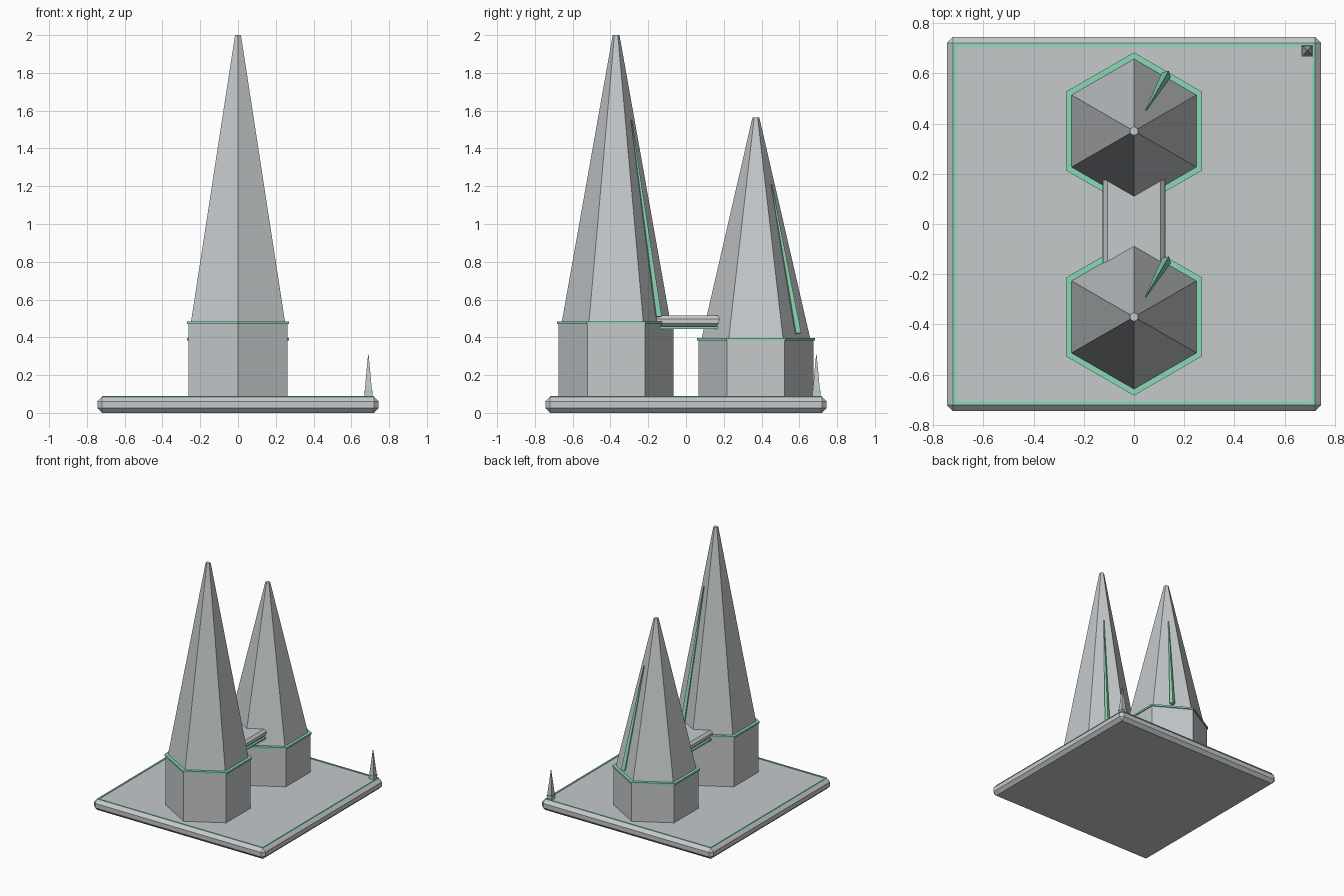
import bpy
import bmesh
import math
from mathutils import Vector

default = bpy.data.objects.get("Cube")
if default:
    bpy.data.objects.remove(default, do_unlink=True)


def material(name, colour):
    m = bpy.data.materials.new(name)
    m.use_nodes = True
    m.diffuse_color = colour
    m.node_tree.nodes["Principled BSDF"].inputs["Base Color"].default_value = colour
    return m


GREY = material("pale grey", (0.56, 0.585, 0.60, 1))
GREEN = material("mint green", (0.26, 0.70, 0.46, 1))


def finish(name, bm, mat):
    bmesh.ops.recalc_face_normals(bm, faces=bm.faces)
    mesh = bpy.data.meshes.new(name)
    bm.to_mesh(mesh)
    bm.free()
    mesh.materials.append(mat)
    obj = bpy.data.objects.new(name, mesh)
    bpy.context.collection.objects.link(obj)
    return obj


def frustum(name, sides, start, end, r0, r1, mat, out=(0, 1, 0)):
    """Tapered prism between two points, with a corner pointing towards out."""
    start, end, out = Vector(start), Vector(end), Vector(out)
    axis = (end - start).normalized()
    u = (out - axis * out.dot(axis)).normalized()
    v = axis.cross(u)
    bm = bmesh.new()
    rings = []
    for centre, r in ((start, r0), (end, r1)):
        angles = [math.tau * k / sides for k in range(sides)]
        rings.append([bm.verts.new(centre + r * (u * math.cos(a) + v * math.sin(a)))
                      for a in angles])
    low, high = rings
    bm.faces.new(low)
    bm.faces.new(high)
    for k in range(sides):
        j = (k + 1) % sides
        bm.faces.new((low[k], low[j], high[j], high[k]))
    return finish(name, bm, mat)


def box(name, low, high, mat, bevel=0):
    low, high = Vector(low), Vector(high)
    bm = bmesh.new()
    bmesh.ops.create_cube(bm, size=1)
    for vert in bm.verts:
        vert.co = (low + high) / 2 + vert.co * (high - low)
    obj = finish(name, bm, mat)
    if bevel:
        mod = obj.modifiers.new("chamfer", "BEVEL")
        mod.width = bevel
        mod.segments = 1
    return obj


# Ground slab with chamfered edges and an inlaid border
HALF, GROUND, EDGE = 0.745, 0.085, 0.72
box("base_slab", (-HALF, -HALF, 0), (HALF, HALF, GROUND), GREY, 0.025)
INNER = EDGE - 0.013
for s, side in ((-1, "right"), (1, "left")):
    xs = sorted((s * INNER, s * EDGE))
    box("border_" + side, (xs[0], -EDGE, 0.08), (xs[1], EDGE, 0.089), GREEN)
for s, side in ((-1, "front"), (1, "back")):
    ys = sorted((s * INNER, s * EDGE))
    box("border_" + side, (-INNER, ys[0], 0.08), (INNER, ys[1], 0.089), GREEN)


# Hexagonal tower: plinth, collar, tall spire and a tapered fin on one face
def tower(name, y, collar_z, top, fin_top):
    base_r, top_r = 0.287, 0.018
    spire_z = collar_z + 0.012
    frustum(name + "_plinth", 6, (0, y, GROUND), (0, y, collar_z), 0.304, 0.304, GREY)
    frustum(name + "_collar", 6, (0, y, collar_z - 0.002), (0, y, spire_z), 0.313, 0.313, GREEN)
    frustum(name + "_spire", 6, (0, y, spire_z), (0, y, top), base_r, top_r, GREY)

    out = Vector((math.cos(math.pi / 3), math.sin(math.pi / 3), 0))

    def on_face(z, lift):
        t = (z - spire_z) / (top - spire_z)
        apothem = (base_r + (top_r - base_r) * t) * math.cos(math.pi / 6)
        return Vector((0, y, z)) + out * (apothem + lift)

    frustum(name + "_fin", 4, on_face(spire_z + 0.025, 0.014), on_face(fin_top, 0.008),
            0.02, 0.003, GREEN, out)


tower("front_tower", -0.37, 0.472, 2.0, 1.55)
tower("back_tower", 0.37, 0.384, 1.565, 1.21)

# Bridge between the towers, with a strip under each edge
box("bridge_deck", (-0.123, -0.26, 0.455), (0.123, 0.26, 0.515), GREY, 0.018)
for s, side in ((-1, "right"), (1, "left")):
    xs = sorted((s * 0.108, s * 0.125))
    box("bridge_strip_" + side, (xs[0], -0.25, 0.445), (xs[1], 0.25, 0.457), GREEN)

# Small corner beacon
PX = PY = 0.69
box("beacon_block", (PX - 0.021, PY - 0.021, GROUND), (PX + 0.021, PY + 0.021, 0.118), GREY)
box("beacon_band", (PX - 0.023, PY - 0.023, 0.108), (PX + 0.023, PY + 0.023, 0.116), GREEN)
frustum("beacon_spike", 4, (PX, PY, 0.118), (PX, PY, 0.31), 0.027, 0.002, GREY, (1, 1, 0))
